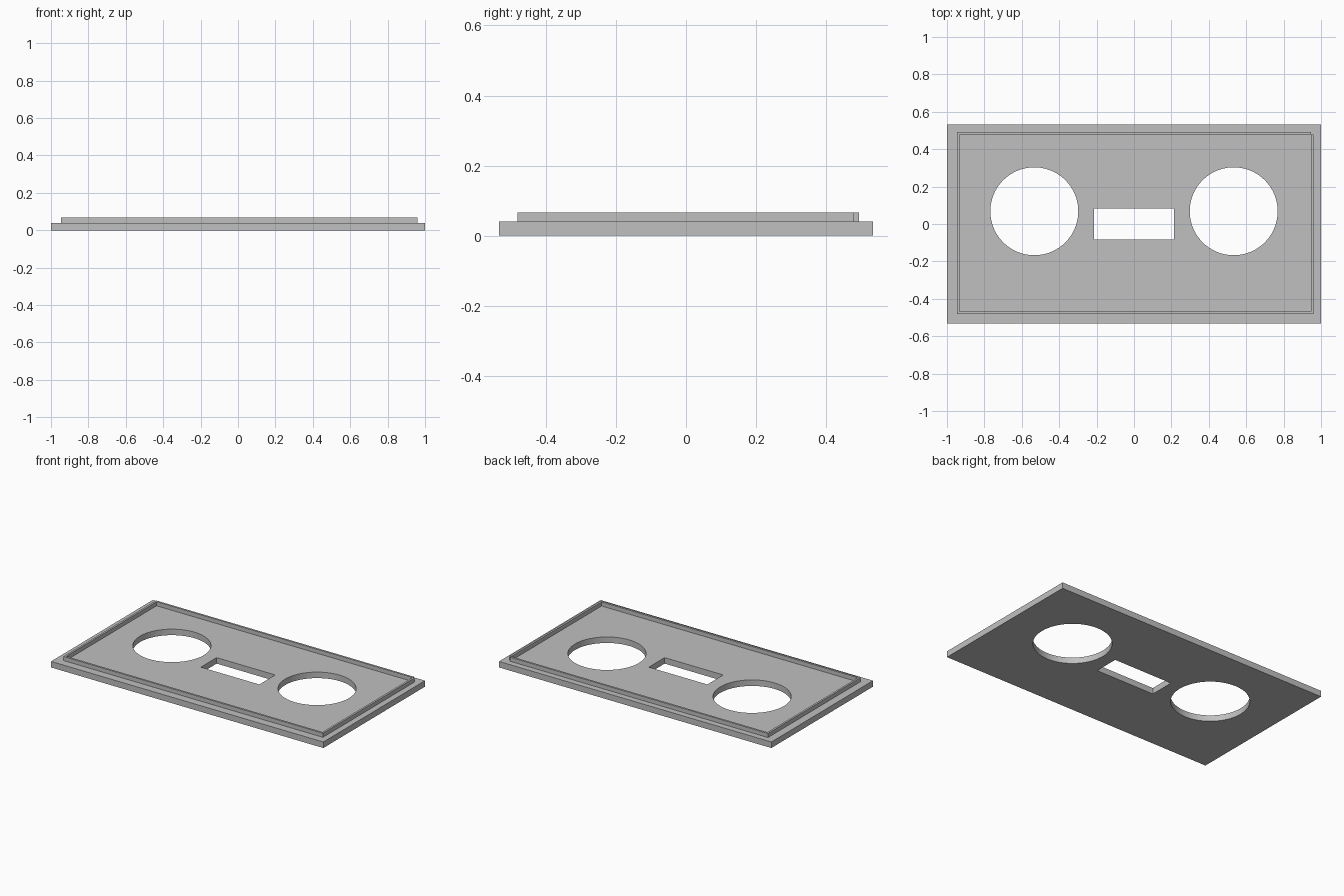
import bpy

cube = bpy.data.objects.get("Cube")
if cube:
    bpy.data.objects.remove(cube, do_unlink=True)

grey = bpy.data.materials.new("plain grey")
grey.use_nodes = True
colour = (0.527, 0.527, 0.527, 1)
grey.diffuse_color = colour
grey.node_tree.nodes["Principled BSDF"].inputs["Base Color"].default_value = colour

PLATE_TOP, RIM_TOP, WALL = 0.04, 0.067, 0.0133
LEFT, RIGHT, FRONT, BACK = -0.947, 0.96, -0.48, 0.493


def box(name, x0, x1, y0, y1, z0, z1):
    bpy.ops.mesh.primitive_cube_add(
        size=1, location=((x0 + x1) / 2, (y0 + y1) / 2, (z0 + z1) / 2))
    ob = bpy.context.object
    ob.name = name
    ob.scale = (x1 - x0, y1 - y0, z1 - z0)
    bpy.ops.object.transform_apply(location=False, rotation=False, scale=True)
    ob.data.materials.append(grey)
    return ob


def cut(target, cutter):
    cutter.hide_render = True
    mod = target.modifiers.new("opening", 'BOOLEAN')
    mod.operation = 'DIFFERENCE'
    mod.solver = 'EXACT'
    mod.object = cutter
    bpy.context.view_layer.objects.active = target
    bpy.ops.object.modifier_apply(modifier=mod.name)
    bpy.data.objects.remove(cutter, do_unlink=True)


# Base plate with a central slot and two round openings
plate = box("base_plate", -1, 1, -0.533, 0.533, 0, PLATE_TOP)
cut(plate, box("slot_cutter", -0.215, 0.215, -0.083, 0.083, -0.1, 0.1))
for side in (-1, 1):
    bpy.ops.mesh.primitive_cylinder_add(
        vertices=96, radius=0.235, depth=0.2, location=(side * 0.533, 0.068, 0))
    hole = bpy.context.object
    hole.data.materials.append(grey)
    cut(plate, hole)

bpy.ops.object.select_all(action='DESELECT')
plate.select_set(True)
bpy.context.view_layer.objects.active = plate
bpy.ops.object.shade_smooth_by_angle()

# Thin raised rim, with an open notch at the back left corner
rim_bars = {
    "rim_front": (LEFT, RIGHT, FRONT, FRONT + WALL),
    "rim_back": (LEFT, RIGHT - WALL, BACK - WALL, BACK),
    "rim_right": (LEFT, LEFT + WALL, FRONT + WALL, BACK - WALL),
    "rim_left": (RIGHT - WALL, RIGHT, FRONT + WALL, BACK - WALL),
}
for name, bounds in rim_bars.items():
    box(name, *bounds, PLATE_TOP, RIM_TOP)
